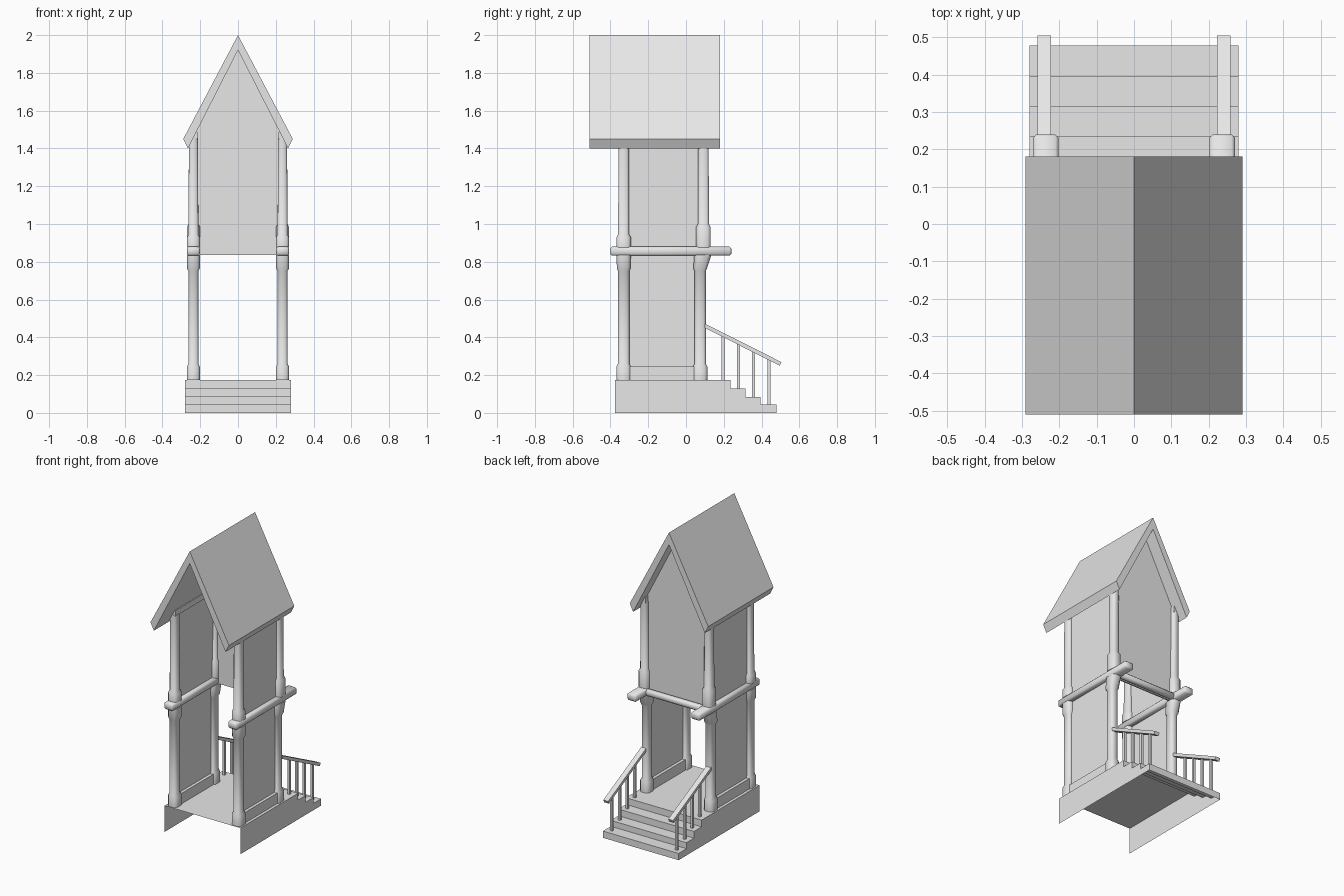
import bpy, bmesh, math
from mathutils import Vector

if "Cube" in bpy.data.objects:
    bpy.data.objects.remove(bpy.data.objects["Cube"])

grey = bpy.data.materials.new("plain_grey")
grey.use_nodes = True
grey.diffuse_color = (0.8, 0.8, 0.8, 1)
grey.node_tree.nodes["Principled BSDF"].inputs["Base Color"].default_value = (0.8, 0.8, 0.8, 1)


def finish(name, bm, angle=50):
    bmesh.ops.recalc_face_normals(bm, faces=bm.faces)
    mesh = bpy.data.meshes.new(name)
    bm.to_mesh(mesh)
    bm.free()
    mesh.materials.append(grey)
    ob = bpy.data.objects.new(name, mesh)
    bpy.context.collection.objects.link(ob)
    bpy.ops.object.select_all(action='DESELECT')
    ob.select_set(True)
    bpy.context.view_layer.objects.active = ob
    bpy.ops.object.shade_smooth_by_angle(angle=math.radians(angle))
    return ob


def box(name, lo, hi, bevel=0):
    """Box between two corners, with optional chamfered edges."""
    bm = bmesh.new()
    bmesh.ops.create_cube(bm, size=1)
    lo, hi = Vector(lo), Vector(hi)
    for v in bm.verts:
        v.co = (lo + hi) / 2 + v.co * (hi - lo)
    if bevel:
        bmesh.ops.bevel(bm, geom=bm.edges[:], offset=bevel, segments=1, affect='EDGES')
    return finish(name, bm)


def prism(name, points, along, a, b):
    """Extrude a 2D outline along x (yz outline) or y (xz outline)."""
    bm = bmesh.new()
    place = (lambda p, t: (t, *p)) if along == 'x' else (lambda p, t: (p[0], t, p[1]))
    face = bm.faces.new([bm.verts.new(place(p, a)) for p in points])
    new = bmesh.ops.extrude_face_region(bm, geom=[face])["geom"]
    shift = place((0, 0), b - a)
    bmesh.ops.translate(bm, vec=shift, verts=[g for g in new if isinstance(g, bmesh.types.BMVert)])
    # keep the starting cap so the outline stays closed
    bmesh.ops.holes_fill(bm, edges=[e for e in bm.edges if e.is_boundary], sides=0)
    return finish(name, bm)


def column(name, x, rings):
    """Loft chamfered square rings given as (z, y centre, half x, half y)."""
    bm = bmesh.new()
    loops = []
    for z, y, hx, hy in rings:
        c = 0.35
        outline = [(1, -c), (1, c), (c, 1), (-c, 1), (-1, c), (-1, -c), (-c, -1), (c, -1)]
        outline = [(u * (1 if abs(u) == 1 else 1.7), v * (1 if abs(v) == 1 else 1.7)) for u, v in outline]
        loops.append([bm.verts.new((x + u * hx, y + v * hy, z)) for u, v in outline])
    for low, high in zip(loops, loops[1:]):
        for i in range(8):
            j = (i + 1) % 8
            bm.faces.new((low[i], low[j], high[j], high[i]))
    bm.faces.new(loops[0])
    bm.faces.new(loops[-1])
    return finish(name, bm)


# Stepped base, open at the front and underneath
steps = [(0.235, 0.175), (0.315, 0.13), (0.395, 0.085), (0.478, 0.045)]
outline = [(-0.375, 0), (-0.375, 0.175)]
for i, (y, z) in enumerate(steps):
    lower = steps[i + 1][1] if i < len(steps) - 1 else 0
    outline += [(y, z), (y, lower)]
base = prism("stepped_base", outline, 'x', -0.28, 0.28)
bm = bmesh.new()
bm.from_mesh(base.data)
open_faces = [f for f in bm.faces if f.normal.y < -0.9 or f.normal.z < -0.9]
bmesh.ops.delete(bm, geom=open_faces, context='FACES')
bm.to_mesh(base.data)
bm.free()

# Steep gabled roof
prism("gable_roof", [(0, 2), (0.29, 1.45), (0.265, 1.4), (0, 1.92), (-0.265, 1.4), (-0.29, 1.45)],
      'y', -0.51, 0.18)

# Upper back wall
prism("back_gable_wall", [(-0.235, 0.835), (0.235, 0.835), (0.235, 1.463), (0, 1.922), (-0.235, 1.463)],
      'y', 0.085, 0.095)

# Crossbeam at the back
box("back_crossbeam", (-0.22, 0.095, 0.835), (0.22, 0.135, 0.875), 0.01)

for side, s in (("left", 1), ("right", -1)):
    x = 0.236 * s

    # Posts: plinth, shaft and corbel below, block and shaft above
    for place, y0, y1, top, shift in (("front", -0.33, -0.33, 0.945, 0),
                                      ("back", 0.075, 0.092, 1.0, 0.014)):
        column(f"{side}_{place}_lower_post", x, [
            (0.175, y0, 0.034, 0.038), (0.245, y0, 0.034, 0.038), (0.262, y0, 0.026, 0.03),
            (0.75, y0, 0.026, 0.03), (0.765, y0, 0.034, 0.036),
            (0.835, y0 + shift, 0.034, 0.038 + shift / 2)])
        column(f"{side}_{place}_upper_post", x, [
            (0.875, y1, 0.034, 0.038), (top - 0.015, y1, 0.034, 0.038),
            (top, y1, 0.026, 0.029), (1.455, y1, 0.024, 0.028)])

    # Side beams and top plate
    box(f"{side}_side_beam", (x - 0.034, -0.4, 0.832), (x + 0.034, 0.24, 0.88), 0.009)
    box(f"{side}_top_plate", (x - 0.022, -0.355, 1.45), (x + 0.022, 0.12, 1.488))

    # Wall panels and sill
    box(f"{side}_lower_wall", (x - 0.005, -0.33, 0.24), (x + 0.005, 0.075, 0.835))
    box(f"{side}_upper_wall", (x - 0.005, -0.33, 0.875), (x + 0.005, 0.092, 1.455))
    box(f"{side}_sill", (x - 0.025, -0.33, 0.175), (x + 0.025, 0.075, 0.245))

    # Stair railing
    xr = 0.24 * s
    prism(f"{side}_handrail", [(0.1, 0.45), (0.1, 0.472), (0.505, 0.269), (0.496, 0.25)],
          'x', xr - 0.018, xr + 0.018)
    for i, (edge, z) in enumerate(steps):
        y = edge - 0.038
        box(f"{side}_baluster_{i + 1}", (xr - 0.008, y - 0.008, z),
            (xr + 0.008, y + 0.008, 0.465 - 0.51 * (y - 0.1)))
